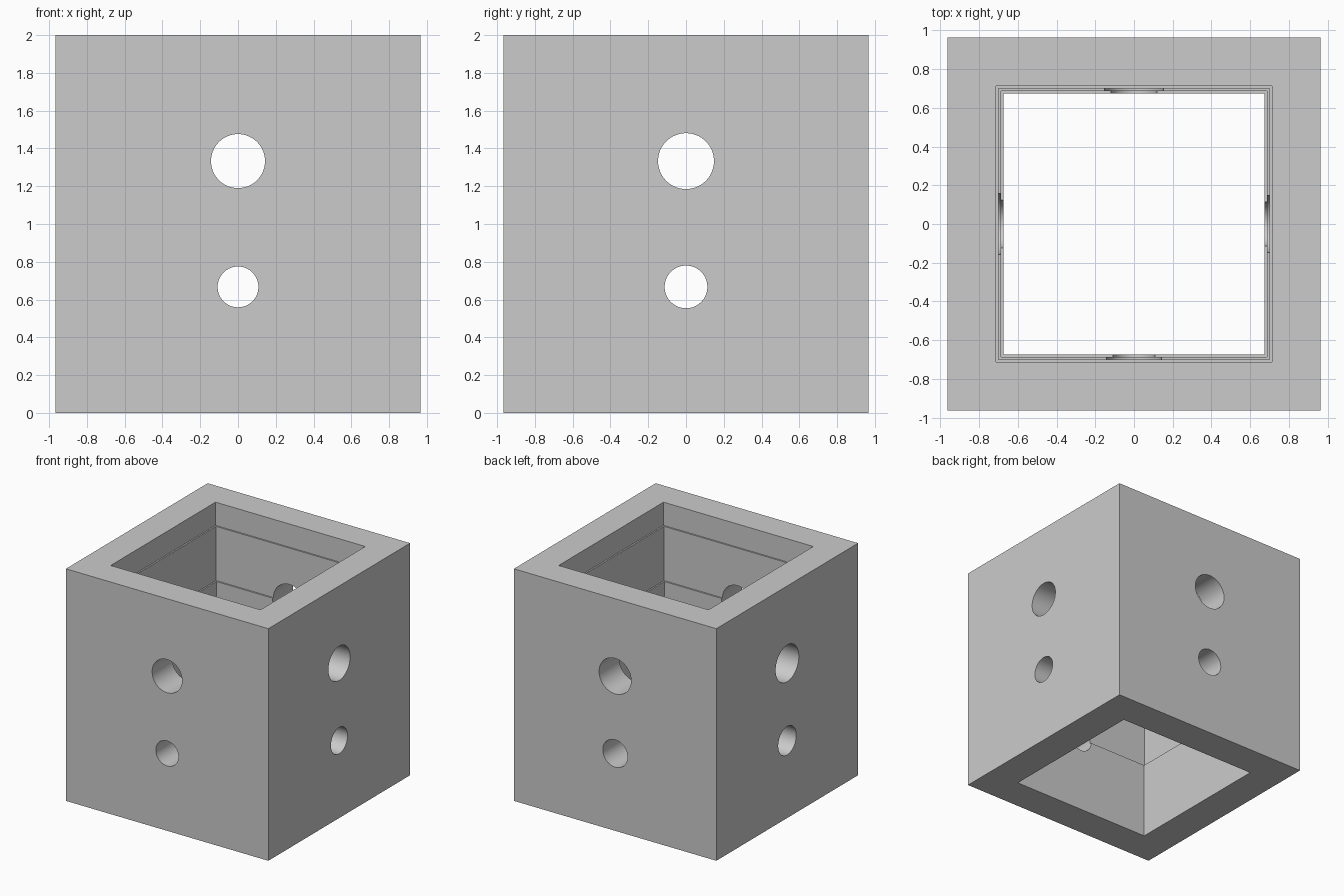
import bpy
import bmesh
from math import pi
from mathutils import Matrix

cube = bpy.data.objects.get("Cube")
if cube:
    bpy.data.objects.remove(cube, do_unlink=True)

# Material
grey = bpy.data.materials.new("plain grey")
grey.use_nodes = True
colour = (0.6, 0.6, 0.6, 1)
grey.diffuse_color = colour
grey.node_tree.nodes["Principled BSDF"].inputs["Base Color"].default_value = colour

HALF, HEIGHT = 0.965, 2.0
LOW, MID, HIGH = 0.667, 1.333, 1.8      # ledge heights inside the shaft


def add_object(name, bm):
    bmesh.ops.recalc_face_normals(bm, faces=bm.faces)
    mesh = bpy.data.meshes.new(name)
    bm.to_mesh(mesh)
    bm.free()
    mesh.materials.append(grey)
    obj = bpy.data.objects.new(name, mesh)
    bpy.context.collection.objects.link(obj)
    return obj


# Square tube: a closed wall profile (half width, z) carried round four corners
bore = [0.675, 0.688, 0.701, 0.714]
profile = [(HALF, 0), (HALF, HEIGHT)]
levels = [0, LOW, MID, HIGH, HEIGHT]
for i in reversed(range(len(bore))):
    profile += [(bore[i], levels[i + 1]), (bore[i], levels[i])]

bm = bmesh.new()
corners = [(-1, -1), (1, -1), (1, 1), (-1, 1)]
rings = [[bm.verts.new((sx * h, sy * h, z)) for sx, sy in corners] for h, z in profile]
for ring, following in zip(rings, rings[1:] + rings[:1]):
    for i in range(4):
        j = (i + 1) % 4
        bm.faces.new((ring[i], ring[j], following[j], following[i]))
tube = add_object("square_tube", bm)

# Round holes, slightly larger on each side in turn: front, +x, back, -x
bm = bmesh.new()
for side in range(4):
    turn = Matrix.Rotation((side - 1) * pi / 2, 4, "Z")
    for z, radius in ((MID, 0.143), (LOW, 0.108)):
        r = radius + 0.005 * side
        place = turn @ Matrix.Translation((0.8, 0, z)) @ Matrix.Rotation(pi / 2, 4, "Y")
        bmesh.ops.create_cone(bm, cap_ends=True, segments=64, radius1=r, radius2=r,
                              depth=0.6, matrix=place)
cutter = add_object("hole_cutter", bm)
cutter.hide_render = True

cut = tube.modifiers.new("holes", "BOOLEAN")
cut.operation = "DIFFERENCE"
cut.solver = "EXACT"
cut.object = cutter

bpy.ops.object.select_all(action="DESELECT")
bpy.context.view_layer.objects.active = tube
tube.select_set(True)
bpy.ops.object.modifier_apply(modifier=cut.name)
bpy.data.objects.remove(cutter, do_unlink=True)
bpy.ops.object.shade_smooth_by_angle(angle=pi / 6)
